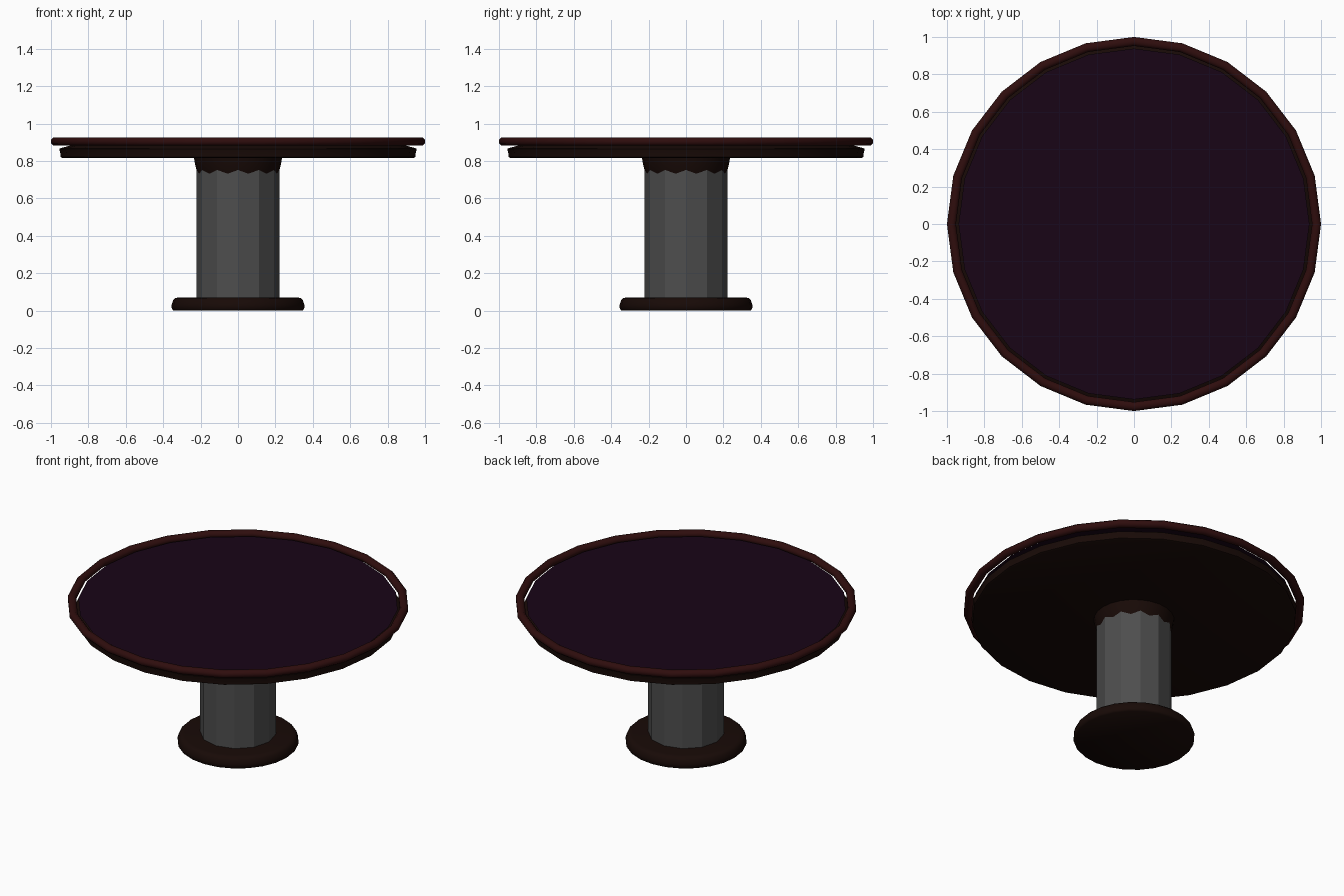
import bpy, bmesh, math

if "Cube" in bpy.data.objects:
    bpy.data.objects.remove(bpy.data.objects["Cube"])


def material(name, rgb):
    m = bpy.data.materials.new(name)
    m.diffuse_color = (*rgb, 1)
    m.use_nodes = True
    m.node_tree.nodes["Principled BSDF"].inputs["Base Color"].default_value = m.diffuse_color
    return m


def lathe(name, profile, sides, mat, closed=False, smooth=None):
    """Spin an (r, z) profile around z; r = 0 ends become poles."""
    bm = bmesh.new()
    rings = []
    for r, z in profile:
        if r == 0:
            rings.append([bm.verts.new((0, 0, z))] * sides)
        else:
            rings.append([bm.verts.new((r * math.cos(2 * math.pi * i / sides),
                                        r * math.sin(2 * math.pi * i / sides), z))
                          for i in range(sides)])
    pairs = list(zip(rings, rings[1:])) + ([(rings[-1], rings[0])] if closed else [])
    for a, b in pairs:
        for i in range(sides):
            j = (i + 1) % sides
            bm.faces.new(dict.fromkeys((a[i], a[j], b[j], b[i])))
    bmesh.ops.recalc_face_normals(bm, faces=bm.faces)
    me = bpy.data.meshes.new(name)
    bm.to_mesh(me)
    bm.free()
    me.materials.append(mat)
    ob = bpy.data.objects.new(name, me)
    bpy.context.collection.objects.link(ob)
    if smooth:
        bpy.ops.object.select_all(action='DESELECT')
        ob.select_set(True)
        bpy.context.view_layer.objects.active = ob
        bpy.ops.object.shade_smooth_by_angle(angle=math.radians(smooth))
    return ob


red_wood = material("red_wood", (0.028, 0.004, 0.004))
dark_wood = material("dark_wood", (0.009, 0.003, 0.002))
purple = material("purple_cloth", (0.009, 0.0015, 0.008))
grey = material("dark_grey", (0.075, 0.075, 0.075))

# Foot with a rounded edge
lathe("base", [(0, 0), (0.345, 0), (0.354, 0.01), (0.355, 0.03), (0.347, 0.055),
               (0.335, 0.067), (0.315, 0.071), (0, 0.071)], 24, dark_wood, smooth=50)

# Faceted column
lathe("column", [(0.222, 0.06), (0.222, 0.815)], 12, grey)

# Collar that sinks into the column facets, giving a scalloped edge
lathe("collar", [(0.21, 0.72), (0.222, 0.752), (0.23, 0.785), (0.236, 0.82)],
      24, dark_wood, smooth=35)

# Table slab, its top sloping up to a step beneath the cloth
lathe("slab", [(0, 0.817), (0.94, 0.817), (0.95, 0.822), (0.95, 0.84),
               (0.955, 0.864), (0.95, 0.868), (0.88, 0.887), (0.88, 0.902)],
      24, dark_wood, smooth=35)

# Playing surface, overhanging the step just inside the rim
lathe("table_surface", [(0, 0.903), (0.938, 0.903)], 24, purple)

# Raised rim
rim = [(0.976 + 0.024 * math.cos(math.pi * k / 4 + math.pi / 8) / math.cos(math.pi / 8),
        0.904 + 0.0225 * math.sin(math.pi * k / 4 + math.pi / 8) / math.sin(3 * math.pi / 8))
       for k in range(8)]
lathe("rim", rim, 24, red_wood, closed=True, smooth=50)
